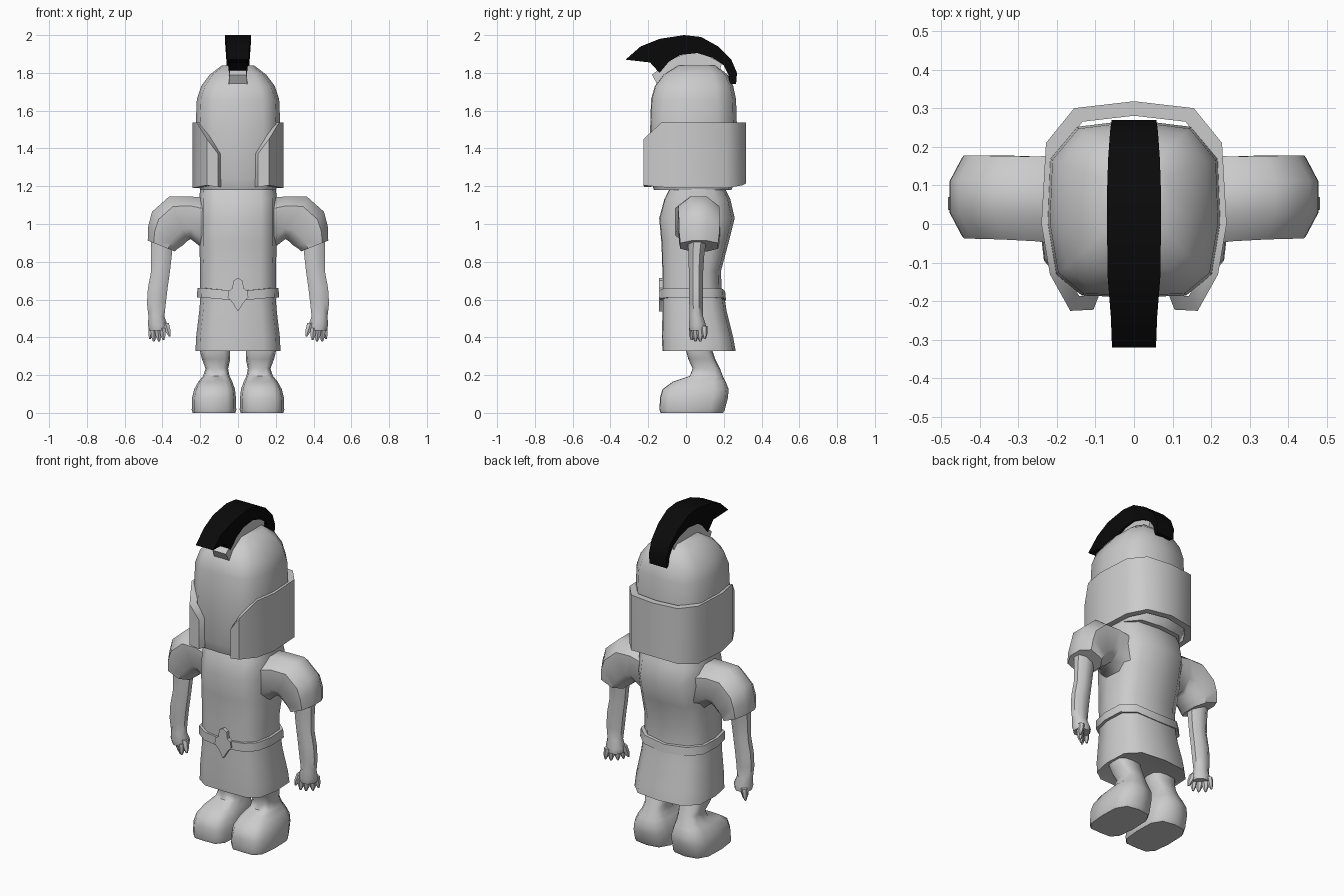
import bpy, bmesh, math
from mathutils import Vector


def material(name, col):
    m = bpy.data.materials.new(name)
    m.diffuse_color = (*col, 1)
    return m


GREY = material("plain_grey", (0.6, 0.6, 0.6))
BLACK = material("crest_black", (0.003, 0.003, 0.003))


def loft(name, rings, mat=GREY, angle=50, side=1):
    """Skin closed rings of equal length and cap both ends."""
    bm = bmesh.new()
    vs = [[bm.verts.new((p[0] * side, p[1], p[2])) for p in r] for r in rings]
    n = len(vs[0])
    for a, b in zip(vs, vs[1:]):
        for i in range(n):
            j = (i + 1) % n
            bm.faces.new((a[i], a[j], b[j], b[i]))
    bm.faces.new(vs[0])
    bm.faces.new(vs[-1])
    bmesh.ops.recalc_face_normals(bm, faces=bm.faces)
    me = bpy.data.meshes.new(name)
    bm.to_mesh(me)
    bm.free()
    me.materials.append(mat)
    ob = bpy.data.objects.new(name, me)
    bpy.context.collection.objects.link(ob)
    bpy.ops.object.select_all(action='DESELECT')
    ob.select_set(True)
    bpy.context.view_layer.objects.active = ob
    bpy.ops.object.shade_smooth_by_angle(angle=math.radians(angle))
    return ob


OUTLINE = [(0, 0), (.6, .01), (.9, .13), (1, .42), (.97, .78), (.66, .96), (0, 1)]


def section(w, y0, y1, z, cx=0.0):
    """Horizontal body section: half width, front y, back y, height."""
    half = [(x * w, y0 + t * (y1 - y0)) for x, t in OUTLINE]
    full = half + [(-x, y) for x, y in half[-2:0:-1]]
    return [(cx + x, y, z) for x, y in full]


def oval(cx, cy, z, rx, ry, n=8):
    return [(cx + rx * math.cos(2 * math.pi * (i + .5) / n) / .924,
             cy + ry * math.sin(2 * math.pi * (i + .5) / n) / .924, z) for i in range(n)]


# Head with domed helmet
loft("helmet_dome", [section(*r) for r in [
    (.20, -.17, .24, 1.18), (.22, -.19, .265, 1.24), (.225, -.19, .27, 1.50),
    (.218, -.185, .265, 1.66), (.195, -.165, .25, 1.73), (.15, -.12, .22, 1.79),
    (.085, -.04, .16, 1.84)]])

# Wrap-around cheek guard, open at the face: x, y, bottom z, top z
half = [(.105, -.222, 1.195, 1.37), (.165, -.225, 1.205, 1.45), (.218, -.13, 1.195, 1.537),
        (.24, 0, 1.19, 1.537), (.228, .21, 1.19, 1.537), (.155, .30, 1.205, 1.537)]
path = half + [(0, .318, 1.215, 1.537)] + [(-x, *r) for x, *r in half[::-1]]
rings = []
for x, y, z0, z1 in path:
    xi, yi = x * .86, .05 + (y - .05) * .86
    rings.append([(x, y, z0), (x, y, z1), (xi, yi, z1), (xi, yi, z0)])
loft("cheek_guard", rings)

# Crest: (outer y, z), (inner y, z), half width
crest = [((-.32, 1.87), (-.19, 1.855), .057), ((-.24, 1.94), (-.14, 1.80), .06),
         ((-.14, 1.98), (-.09, 1.86), .068), ((-.01, 2.0), (-.03, 1.895), .07),
         ((.08, 1.99), (.06, 1.905), .07), ((.17, 1.94), (.14, 1.88), .067),
         ((.24, 1.87), (.20, 1.84), .062), ((.27, 1.80), (.225, 1.79), .058),
         ((.265, 1.74), (.23, 1.74), .057)]
loft("crest", [[(w, *o), (-w, *o), (-w * .8, *i), (w * .8, *i)] for o, i, w in crest], BLACK, 40)

# Bracket carrying the crest
bracket = [((-.18, 1.79), (-.15, 1.735)), ((-.13, 1.83), (-.11, 1.75)),
           ((-.06, 1.88), (-.04, 1.80)), ((.02, 1.91), (.02, 1.82)),
           ((.10, 1.90), (.10, 1.82)), ((.19, 1.85), (.17, 1.78))]
loft("crest_bracket", [[(.045, *o), (-.045, *o), (-.05, *i), (.05, *i)] for o, i in bracket])

# Torso and skirt
loft("torso", [section(*r) for r in [
    (.20, -.125, .19, .62), (.20, -.125, .185, .75), (.205, -.13, .225, .90),
    (.205, -.142, .258, 1.03), (.205, -.115, .235, 1.13), (.20, -.08, .20, 1.20)]])
loft("skirt", [section(*r) for r in [
    (.20, -.115, .24, .335), (.225, -.125, .263, .328), (.222, -.127, .25, .40),
    (.205, -.125, .215, .54), (.197, -.125, .20, .64)]])

# Belt band, dipping at the front and back
low, high = section(.217, -.137, .212, .612), section(.215, -.137, .207, .662)
belt = []
for a, b in zip(low, high):
    drop = .018 * (1 - min(1, abs(a[0]) / .2))
    inn = lambda p: (p[0] * .85, .04 + (p[1] - .04) * .85, p[2] - drop)
    belt.append([(a[0], a[1], a[2] - drop), (b[0], b[1], b[2] - drop), inn(b), inn(a)])
loft("belt", belt + belt[:1])

# Pointed buckle plate
shape = [(0, .537), (.03, .585), (.055, .612), (.05, .645), (.03, .66), (.025, .70), (0, .715)]
shape += [(-x, z) for x, z in shape[-2:0:-1]]
loft("buckle", [[(x, y, z) for x, z in shape] for y in (-.144, -.12)], angle=30)

for s, tag in ((-1, "left"), (1, "right")):
    # Shoulder armour: top point, bottom point, front y, back y
    rings = []
    for tx, tz, bx, bz, y0, y1 in [
            (.16, 1.14, .16, .85, -.06, .18), (.25, 1.145, .25, .92, -.045, .175),
            (.365, 1.145, .268, .91, -.04, .176), (.455, 1.065, .295, .885, -.038, .178),
            (.475, .99, .318, .87, -.037, .178), (.478, .912, .335, .855, -.03, .17)]:
        rings.append([(tx + (bx - tx) * t, y0 + (y1 - y0) * f, tz + (bz - tz) * t)
                      for f, t in [(.3, 0), (.7, 0), (1, .22), (1, .75), (.72, 1), (.28, 1), (0, .75), (0, .22)]])
    loft(tag + "_shoulder_guard", rings, side=s)

    # Arm down to the palm
    loft(tag + "_arm", [oval(*r) for r in [
        (.405, .06, .92, .055, .05), (.405, .055, .84, .055, .042), (.41, .053, .75, .05, .038),
        (.425, .053, .66, .052, .038), (.432, .053, .58, .05, .036), (.432, .055, .51, .042, .036),
        (.425, .06, .465, .052, .045), (.425, .062, .435, .045, .042)]], side=s)

    # Thumb and fingers: root and tip
    for k, (r, t, w) in enumerate([
            ((.385, .045, .475), (.362, .03, .405), .02), ((.40, .035, .45), (.395, .03, .385), .018),
            ((.425, .05, .45), (.418, .05, .378), .02), ((.445, .075, .45), (.446, .075, .378), .02),
            ((.455, .095, .46), (.466, .10, .39), .018)]):
        a, b = Vector(r), Vector(t)
        m = a.lerp(b, .6)
        loft(f"{tag}_finger_{k}", [oval(*a, w, w, 6), oval(*m, w * .8, w * .8, 6),
                                   oval(*b, w * .25, w * .25, 6)], side=s)

    # Leg and boot: half width, front y, back y, z, centre x
    loft(tag + "_leg", [section(*r) for r in [
        (.113, -.135, .195, 0, .127), (.118, -.14, .205, .015, .127), (.116, -.138, .222, .08, .127),
        (.108, -.125, .226, .125, .124), (.09, -.07, .21, .165, .120), (.07, .02, .195, .195, .115),
        (.06, .035, .18, .235, .112), (.075, .012, .155, .285, .116),
        (.08, 0, .14, .33, .122), (.08, 0, .14, .37, .122)]], side=s)
